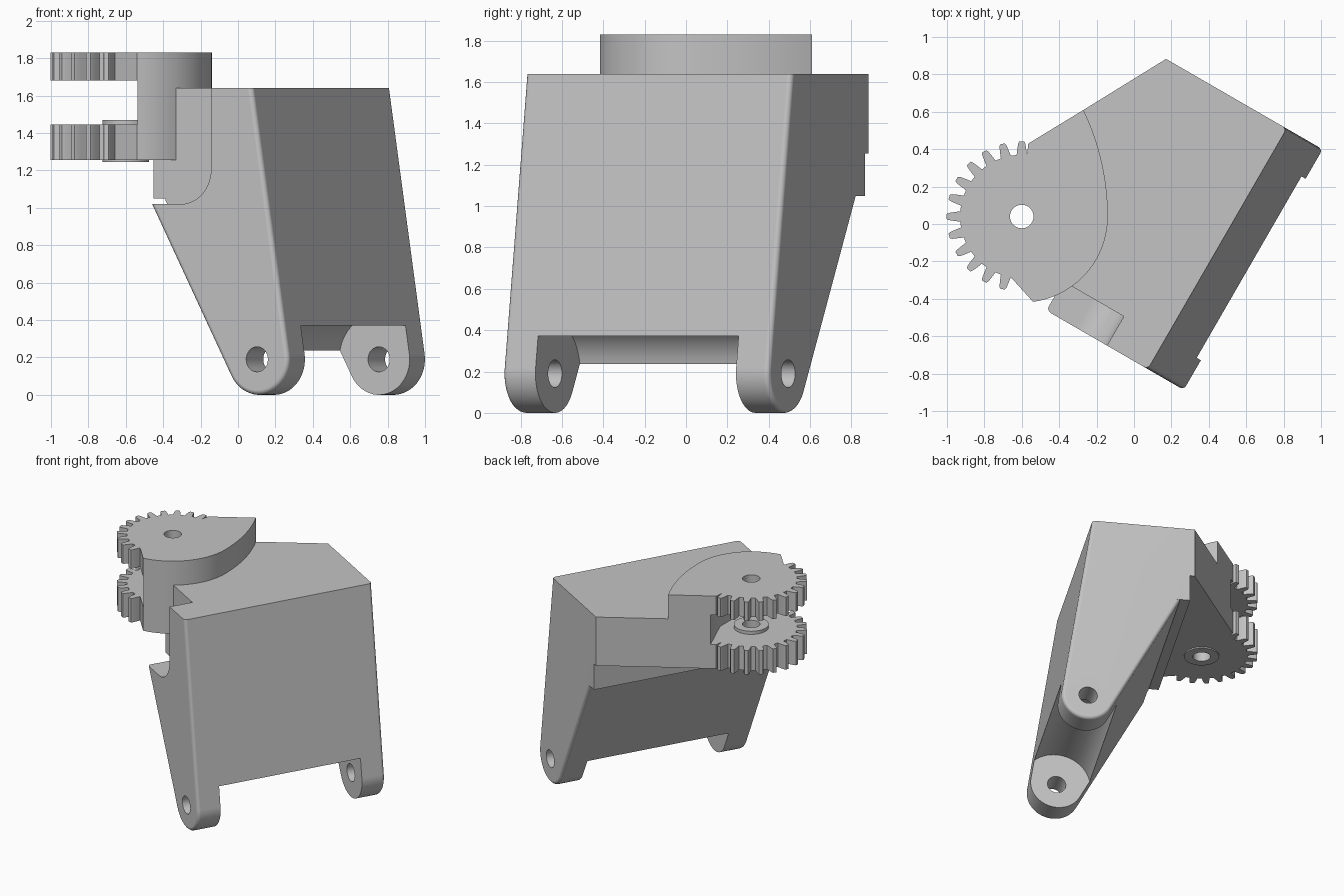
import bpy, bmesh
from math import pi, sin, cos, atan2, acos, hypot, radians
from mathutils import Vector

cube = bpy.data.objects.get("Cube")
if cube:
    bpy.data.objects.remove(cube, do_unlink=True)

grey = bpy.data.materials.new("plain_grey")
grey.use_nodes = True
grey.diffuse_color = (0.55, 0.55, 0.55, 1)
grey.node_tree.nodes["Principled BSDF"].inputs["Base Color"].default_value = (0.55, 0.55, 0.55, 1)

# Hinge direction (U) and the direction across it (V), turned 30 degrees
U = Vector((0.5, 0.866, 0))
V = Vector((0.866, -0.5, 0))
U0, U1 = -0.635, 0.85
HINGE = (0.484, 0.19)
HUB = (-0.6, 0.04)


def side(a, b, t):
    return V * a + U * t + Vector((0, 0, b))


def plan(a, b, t):
    return Vector((a, b, t))


def prism(name, points, low, high, place, bevel=None):
    bm = bmesh.new()
    bottom = [bm.verts.new(place(a, b, low)) for a, b in points]
    top = [bm.verts.new(place(a, b, high)) for a, b in points]
    bm.faces.new(bottom)
    bm.faces.new(top)
    n = len(points)
    for i in range(n):
        j = (i + 1) % n
        bm.faces.new((bottom[i], bottom[j], top[j], top[i]))
    bmesh.ops.recalc_face_normals(bm, faces=bm.faces)
    if bevel:
        chosen = [e for e in bm.edges if bevel(e)]
        bmesh.ops.bevel(bm, geom=chosen, offset=0.025, segments=4, profile=0.5, affect='EDGES')
    mesh = bpy.data.meshes.new(name)
    bm.to_mesh(mesh)
    bm.free()
    mesh.materials.append(grey)
    obj = bpy.data.objects.new(name, mesh)
    bpy.context.collection.objects.link(obj)
    return obj


def arc(centre, r, a0, a1, n):
    return [(centre[0] + r * cos(a0 + (a1 - a0) * i / n),
             centre[1] + r * sin(a0 + (a1 - a0) * i / n)) for i in range(n + 1)]


def circle(centre, r, n=40):
    return arc(centre, r, 0, 2 * pi, n)[:-1]


def combine(target, other, operation):
    mod = target.modifiers.new("combine", 'BOOLEAN')
    mod.operation = operation
    mod.solver = 'EXACT'
    mod.object = other
    bpy.context.view_layer.objects.active = target
    bpy.ops.object.modifier_apply(modifier=mod.name)
    bpy.data.objects.remove(other, do_unlink=True)


def tangent_angle(p, r, sign):
    dx, dy = p[0] - HINGE[0], p[1] - HINGE[1]
    return atan2(dy, dx) + sign * acos(r / hypot(dx, dy))


# Tapered body with the rounded hinge end
front_top, back_low = (0.452, 1.64), (-0.185, 1.04)
a0 = tangent_angle(front_top, 0.19, -1)
a1 = tangent_angle(back_low, 0.19, 1) - 2 * pi
profile = [front_top] + arc(HINGE, 0.19, a0, a1, 28) + [back_low, (-0.185, 1.64)]


def end_rim(edge):
    ends = [v.co.dot(U) for v in edge.verts]
    same_end = abs(ends[0] - ends[1]) < 0.01
    return same_end and min(v.co.z for v in edge.verts) < 1.0


body = prism("body", profile, U0, U1, side, end_rim)

# Concave gap between the two hinge lugs, and the pin holes
combine(body, prism("lug_gap", circle(HINGE, 0.245, 64), -0.452, 0.668, side), 'DIFFERENCE')
combine(body, prism("pin_hole", circle(HINGE, 0.067), -1, 1, side), 'DIFFERENCE')

# Recess with a rounded corner in the end wall
recess = [(-0.5, 1.02)] + arc((0.015, 1.205), 0.185, -pi / 2, 0, 12) + [(0.2, 1.9), (-0.5, 1.9)]
combine(body, prism("recess", recess, -0.9, -0.455, side), 'DIFFERENCE')

# Ledge and angled upper block behind the body
ledge = [(-0.26, 1.05), (0.1, 1.05), (0.1, 1.3), (-0.26, 1.3)]
combine(body, prism("ledge", ledge, -0.455, U1, side), 'UNION')


def local(u, v):
    p = U * u + V * v
    return p.x, p.y


upper = [local(U1, 0.1), local(U1, -0.293), (-0.27, 0.61), (-0.32, 0.3),
         local(-0.455, -0.12), local(-0.455, 0.1)]
combine(body, prism("upper_block", upper, 1.255, 1.64, plan), 'UNION')

# Gear head: back arc, round shoulder, then a run of teeth
R = 1.31
outline = arc((-0.14 - R, 0.04), R, 0.45, 0, 16)[:-1]
outline += arc(HUB, 0.46, 0, -1.44, 20)
for k in range(12):
    mid = radians(255 - 15 * k)
    for radius, offset in ((0.33, 4.8), (0.36, 3.8), (0.39, 2.8), (0.402, 1.9),
                           (0.402, -1.9), (0.39, -2.8), (0.36, -3.8), (0.33, -4.8)):
        a = mid + radians(offset)
        outline.append((HUB[0] + radius * cos(a), HUB[1] + radius * sin(a)))
outline.append((-0.565, 0.43))
head = prism("gear_head", outline, 1.255, 1.83, plan)

# Slot that parts the upper and lower gears
slot = [(-0.53, 0.7), (-0.53, 0.45), (-0.41, 0.16), (-0.41, -0.1), (-0.54, -0.42),
        (-0.54, -0.7), (-1.2, -0.7), (-1.2, 0.7)]
combine(head, prism("slot", slot, 1.445, 1.68, plan), 'DIFFERENCE')
combine(head, prism("spacer_top", circle(HUB, 0.125), 1.40, 1.47, plan), 'UNION')
combine(head, prism("spacer_under", circle(HUB, 0.125), 1.245, 1.30, plan), 'UNION')
combine(head, prism("axle_hole", circle(HUB, 0.063), 1, 2, plan), 'DIFFERENCE')
combine(body, head, 'UNION')
body.name = "gear_arm_body"

# Smooth rounded surfaces, crisp edges, flat large faces
bpy.ops.object.select_all(action='DESELECT')
body.select_set(True)
bpy.context.view_layer.objects.active = body
bpy.ops.object.shade_smooth_by_angle(angle=radians(25))
weighted = body.modifiers.new("flat_faces", 'WEIGHTED_NORMAL')
weighted.keep_sharp = True
